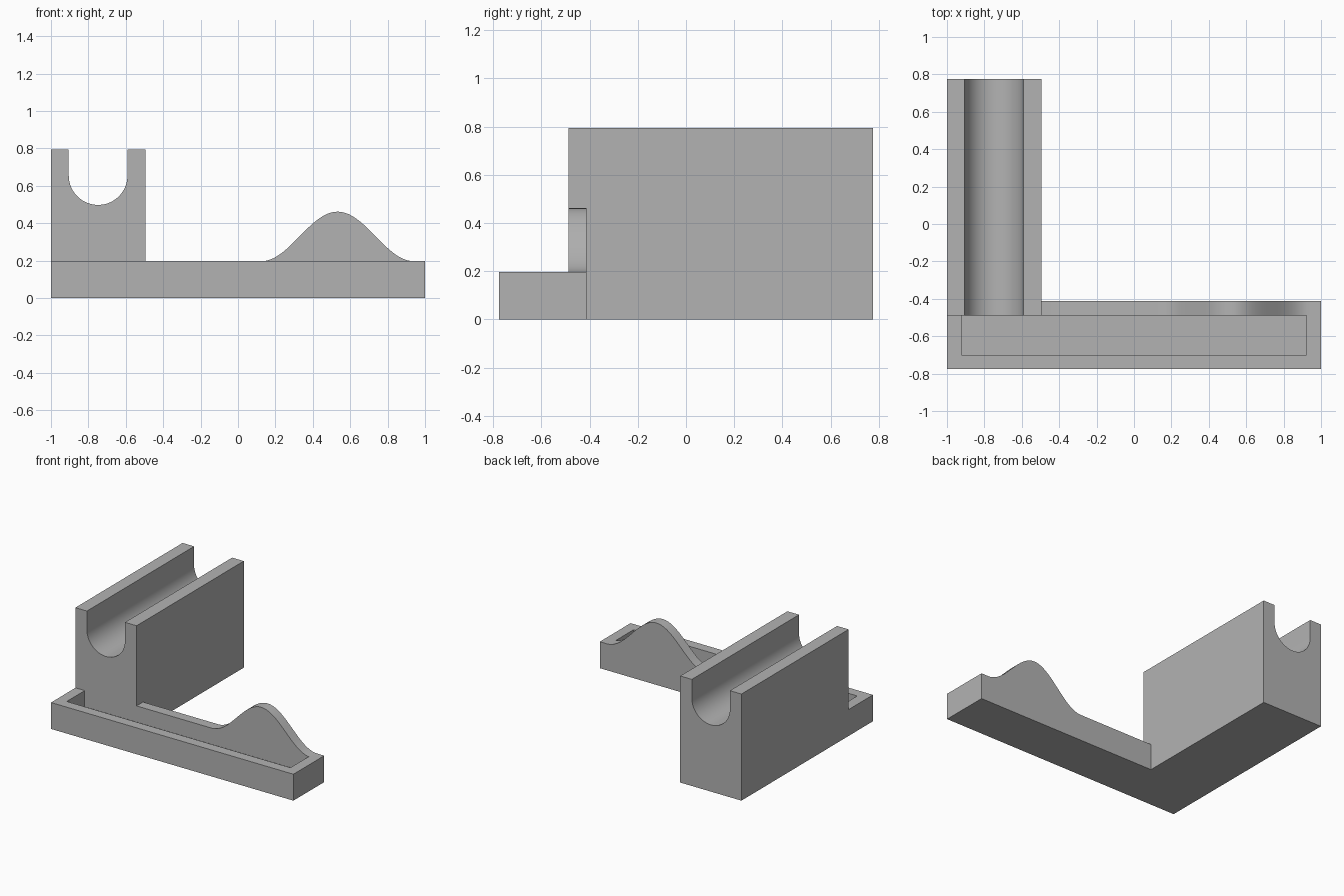
import bpy, bmesh, math

cube = bpy.data.objects.get("Cube")
if cube:
    bpy.data.objects.remove(cube, do_unlink=True)

grey = bpy.data.materials.new("plain grey")
grey.use_nodes = True
colour = (0.45, 0.45, 0.45, 1)
grey.diffuse_color = colour
grey.node_tree.nodes["Principled BSDF"].inputs["Base Color"].default_value = colour


def extrude_profile(name, points, y0, y1):
    """Extrude an (x, z) outline along y."""
    bm = bmesh.new()
    face = bm.faces.new([bm.verts.new((x, y0, z)) for x, z in points])
    moved = bmesh.ops.extrude_face_region(bm, geom=[face])["geom"]
    verts = [v for v in moved if isinstance(v, bmesh.types.BMVert)]
    bmesh.ops.translate(bm, verts=verts, vec=(0, y1 - y0, 0))
    bmesh.ops.recalc_face_normals(bm, faces=bm.faces)
    mesh = bpy.data.meshes.new(name)
    bm.to_mesh(mesh)
    bm.free()
    mesh.materials.append(grey)
    obj = bpy.data.objects.new(name, mesh)
    bpy.context.collection.objects.link(obj)
    return obj


def box(name, x0, x1, y0, y1, z0, z1):
    return extrude_profile(name, [(x0, z0), (x1, z0), (x1, z1), (x0, z1)], y0, y1)


left, right = -1.0, 1.0
front, back = -0.775, 0.775
inner_back, wall_back = -0.488, -0.412
rim, top, block_right = 0.197, 0.795, -0.495

# Tray body
tray = box("tray_stand", left, right, front, -0.45, 0, rim)

# Block with a rounded channel along its length
radius, cx, cz = 0.157, -0.748, 0.655
channel = [(cx + radius * math.cos(a), cz + radius * math.sin(a))
           for a in (-math.pi * i / 32 for i in range(33))]
block = extrude_profile(
    "channel_block",
    [(left, 0), (block_right, 0), (block_right, top), (cx + radius, top)]
    + channel + [(cx - radius, top), (left, top)],
    inner_back, back)

# Rear tray wall rising into a smooth hump
h0, h1, peak, steps = 0.125, 0.94, 0.462, 40
hump = [(h1 + (h0 - h1) * i / steps,
         rim + (peak - rim) * (1 - math.cos(2 * math.pi * i / steps)) / 2)
        for i in range(steps + 1)]
wall = extrude_profile(
    "hump_wall", [(-0.6, 0), (right, 0), (right, rim)] + hump + [(-0.6, rim)],
    inner_back, wall_back)

# Recess of the tray
recess = box("recess_cutter", -0.923, 0.923, -0.7, inner_back, 0.077, 0.3)

# Merge the parts into one solid
for part, operation in ((wall, 'UNION'), (block, 'UNION'), (recess, 'DIFFERENCE')):
    part.hide_render = True
    mod = tray.modifiers.new(part.name, 'BOOLEAN')
    mod.operation, mod.solver, mod.object = operation, 'EXACT', part

bpy.context.view_layer.update()
merged = bpy.data.meshes.new_from_object(
    tray.evaluated_get(bpy.context.evaluated_depsgraph_get()))
tray.modifiers.clear()
tray.data = merged
for part in (wall, block, recess):
    bpy.data.objects.remove(part, do_unlink=True)

# Clean flat seams, keep curved surfaces smooth and corners sharp
bm = bmesh.new()
bm.from_mesh(merged)
bmesh.ops.remove_doubles(bm, verts=bm.verts, dist=0.0001)
bmesh.ops.dissolve_limit(bm, angle_limit=math.radians(0.2), verts=bm.verts, edges=bm.edges)
bm.to_mesh(merged)
bm.free()

bpy.ops.object.select_all(action='DESELECT')
tray.select_set(True)
bpy.context.view_layer.objects.active = tray
bpy.ops.object.shade_smooth_by_angle(angle=math.radians(30))
